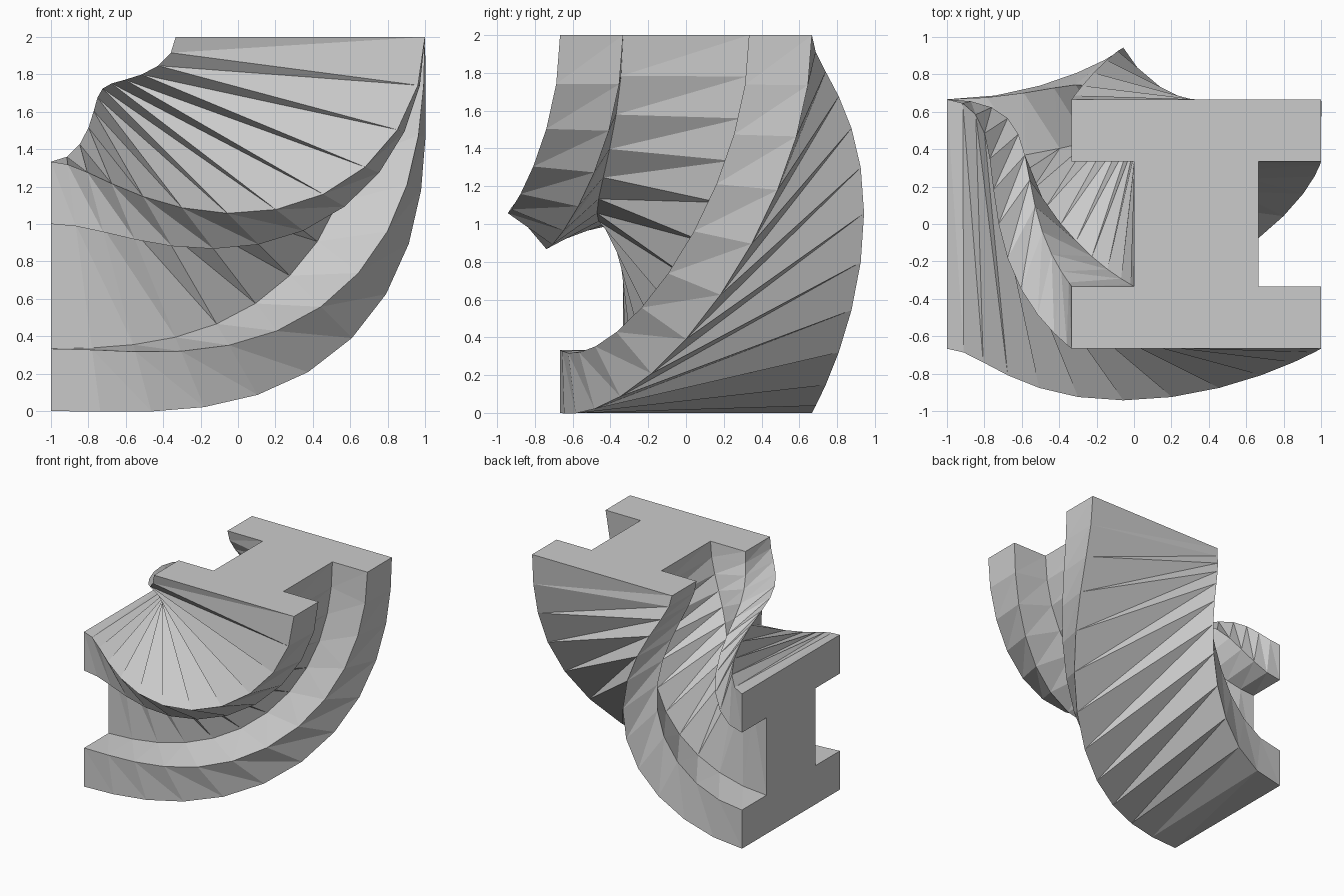
import bpy, bmesh
from math import sin, cos, radians

if "Cube" in bpy.data.objects:
    bpy.data.objects.remove(bpy.data.objects["Cube"])

STEPS = 12            # segments along the bend
R = 4 / 3             # bend radius of the centre line
CX, CZ = -1.0, 2.0    # bend centre
A, B = 2 / 3, 1 / 3   # half flange width, half web width

# I-shaped section as (sideways, outward)
half = [(A, -A), (A, -B), (B, -B), (B, B), (A, B), (A, A)]
profile = half + [(-u, v) for u, v in reversed(half)]

bm = bmesh.new()
rings = []
for i in range(STEPS + 1):
    t = i / STEPS
    bend = radians(90 * t)
    twist = radians(-90 * (3 * t * t - 2 * t ** 3))   # eased quarter twist
    ring = []
    for u, v in profile:
        y = u * cos(twist) - v * sin(twist)
        r = R + u * sin(twist) + v * cos(twist)
        ring.append(bm.verts.new((CX + r * sin(bend), y, CZ - r * cos(bend))))
    rings.append(ring)

# Side walls between neighbouring sections, all split along the same diagonal
n = len(profile)
for a, b in zip(rings, rings[1:]):
    for k in range(n):
        j = (k + 1) % n
        bm.faces.new((a[k], a[j], b[k]))
        bm.faces.new((a[j], b[j], b[k]))

# End caps
bm.faces.new(rings[0])
bm.faces.new(rings[-1])
bmesh.ops.recalc_face_normals(bm, faces=bm.faces)

mesh = bpy.data.meshes.new("twisted_beam")
bm.to_mesh(mesh)
bm.free()
beam = bpy.data.objects.new("twisted_beam", mesh)
bpy.context.collection.objects.link(beam)
